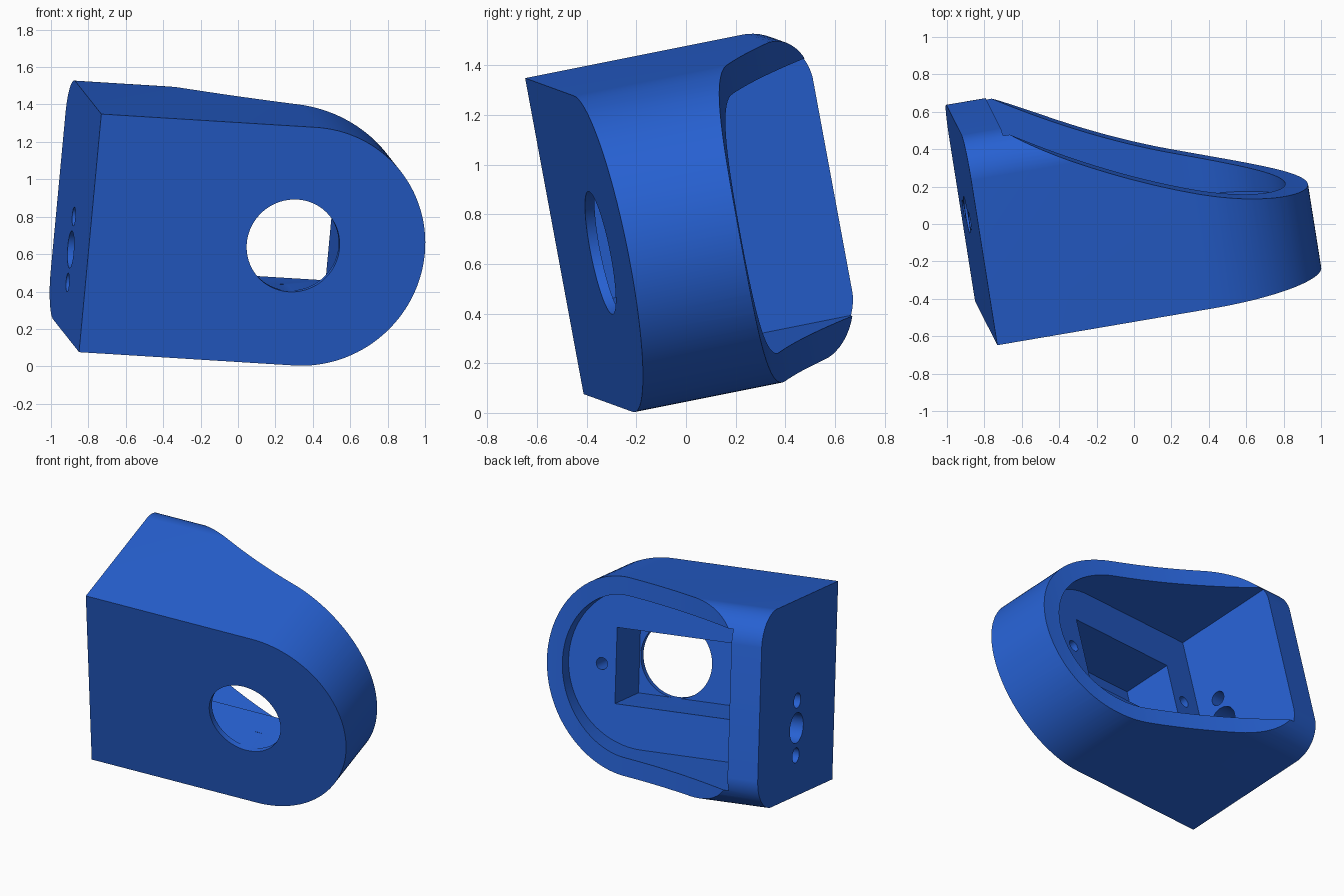
import bpy, bmesh, math
from mathutils import Vector, Matrix

if "Cube" in bpy.data.objects:
    bpy.data.objects.remove(bpy.data.objects["Cube"])

# Part axes: X along the plate, Y into the depth, Z up the plate
ux = Vector((0.984, 0.168, -0.061)).normalized()
uz = Vector((0.093, -0.181, 0.979))
uz = (uz - ux * uz.dot(ux)).normalized()
uy = uz.cross(ux)
FRAME = Matrix.Translation((0.295, -0.345, 0.645)) @ Matrix((ux, uy, uz)).transposed().to_4x4()

LEFT, ARC_X, R = -1.103, 0.065, 0.65      # flat end, round end centre, outer radius
DEPTH, FLOOR, PLATE = 1.12, 0.39, 0.04    # total depth, cavity floor, front plate
SLAB = -0.89                              # inner face of the end wall


def prism(name, pts, axis, lo, hi):
    """Extrude a 2D outline along one axis; pts fill the other two axes in order."""
    bm = bmesh.new()

    def place(p, d):
        c = list(p)
        c.insert(axis, d)
        return bm.verts.new(c)
    a = [place(p, lo) for p in pts]
    b = [place(p, hi) for p in pts]
    n = len(pts)
    bm.faces.new(a)
    bm.faces.new(b[::-1])
    for i in range(n):
        j = (i + 1) % n
        bm.faces.new((a[j], a[i], b[i], b[j]))
    bmesh.ops.recalc_face_normals(bm, faces=bm.faces)
    me = bpy.data.meshes.new(name)
    bm.to_mesh(me)
    bm.free()
    ob = bpy.data.objects.new(name, me)
    bpy.context.collection.objects.link(ob)
    return ob


def arc(cx, cy, r, a0, a1, n):
    return [(cx + r * math.cos(math.radians(a0 + (a1 - a0) * i / n)),
             cy + r * math.sin(math.radians(a0 + (a1 - a0) * i / n))) for i in range(n + 1)]


def circle(cx, cy, r, n=48):
    return arc(cx, cy, r, 0, 360, n)[:-1]


def d_shape(left, r):
    return [(left, -r)] + arc(ARC_X, 0, r, -90, 90, 64) + [(left, r)]


def boolean(ob, tool, op):
    mod = ob.modifiers.new(op, 'BOOLEAN')
    mod.object, mod.operation, mod.solver = tool, op, 'EXACT'
    dg = bpy.context.evaluated_depsgraph_get()
    me = bpy.data.meshes.new_from_object(ob.evaluated_get(dg))
    ob.modifiers.clear()
    ob.data = me
    bpy.data.objects.remove(tool)


def rim(x):
    """Depth of the swept back rim."""
    return DEPTH - 0.532 * (x + 0.89) + 0.148 * (x + 0.89) * (x + 0.1)


# Outer shell: round-ended plate, swept back rim, rounded back corners
body = prism("bracket_housing", d_shape(LEFT, R), 1, 0, 1.3)
sweep = [SLAB + (0.9 - SLAB) * i / 48 for i in range(49)]
side = [(0.9, -0.2), (-1.3, -0.2), (-1.3, DEPTH)] + [(x, rim(x)) for x in sweep]
boolean(body, prism("side_profile", side, 2, -1, 1), 'INTERSECT')
cr = 0.22
end = ([(-0.2, -R - 0.0005), (-0.2, R + 0.0005)]
       + [(y, z) for z, y in arc(R - cr, DEPTH - cr, cr + 0.0005, 0, 90, 14)]
       + [(y, z) for z, y in arc(-R + cr, DEPTH - cr, cr + 0.0005, 90, 180, 14)])
boolean(body, prism("end_profile", end, 0, -1.5, 1.5), 'INTERSECT')

# Cavity, slot in its floor and round window in the front plate
boolean(body, prism("cavity", d_shape(SLAB, 0.53), 1, FLOOR, 1.5), 'DIFFERENCE')
slot = [(-0.65, -0.25), (0.26, -0.25), (0.26, 0.25), (-0.65, 0.25)]
boolean(body, prism("slot", slot, 1, PLATE, 0.6), 'DIFFERENCE')
boolean(body, prism("window", circle(0, 0, 0.252, 64), 1, -0.2, 0.2), 'DIFFERENCE')

# Screw holes at both ends of the slot
for x in (0.36, -0.75):
    boolean(body, prism("screw_hole", circle(x, 0, 0.04, 24), 1, 0.12, 0.6), 'DIFFERENCE')

# Cable hole and two small holes through the end wall
for z, r in ((-0.2, 0.1), (-0.02, 0.05), (-0.38, 0.05)):
    boolean(body, prism("wall_hole", circle(0.56, z, r, 32), 0, -1.4, -0.8), 'DIFFERENCE')

# Colour, placement and shading
blue = bpy.data.materials.new("blue")
blue.diffuse_color = (0.02, 0.12, 0.65, 1)
blue.use_nodes = True
blue.node_tree.nodes["Principled BSDF"].inputs["Base Color"].default_value = blue.diffuse_color
body.data.materials.clear()
body.data.materials.append(blue)
for p in body.data.polygons:
    p.material_index = 0
body.matrix_world = FRAME
bpy.context.view_layer.objects.active = body
body.select_set(True)
bpy.ops.object.shade_smooth_by_angle(angle=math.radians(30))
